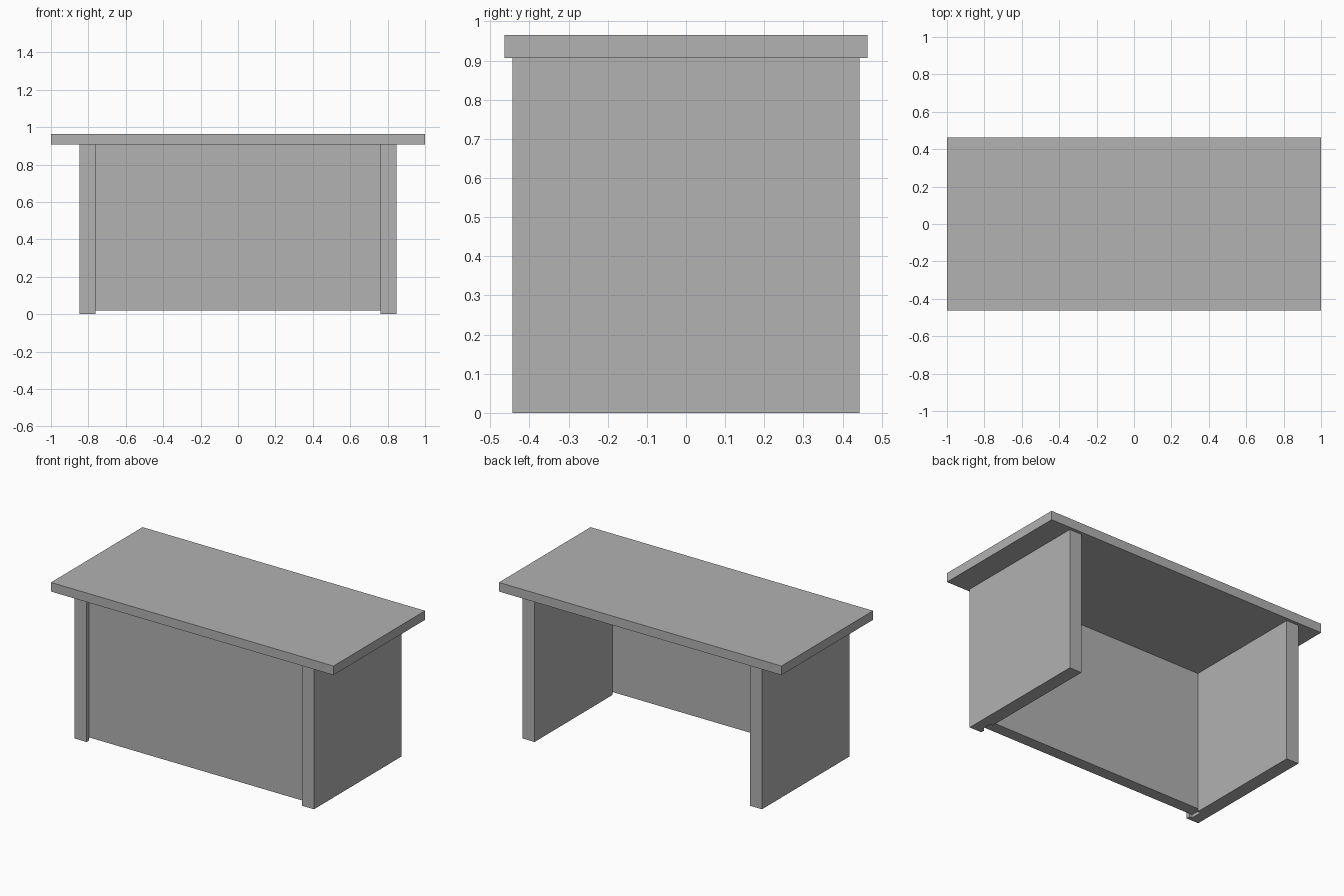
import bpy
import bmesh

cube = bpy.data.objects.get("Cube")
if cube:
    bpy.data.objects.remove(cube, do_unlink=True)

grey = bpy.data.materials.new("plain_grey")
grey.use_nodes = True
colour = (0.445, 0.445, 0.445, 1)
grey.diffuse_color = colour
grey.node_tree.nodes["Principled BSDF"].inputs["Base Color"].default_value = colour


def extrude(name, outline, bottom, top):
    """Raise a flat outline (x, y) from bottom to top."""
    bm = bmesh.new()
    base = bm.faces.new([bm.verts.new((x, y, bottom)) for x, y in outline])
    raised = bmesh.ops.extrude_face_region(bm, geom=[base])["geom"]
    verts = [g for g in raised if isinstance(g, bmesh.types.BMVert)]
    bmesh.ops.translate(bm, verts=verts, vec=(0, 0, top - bottom))
    bmesh.ops.recalc_face_normals(bm, faces=bm.faces)
    mesh = bpy.data.meshes.new(name)
    bm.to_mesh(mesh)
    bm.free()
    mesh.materials.append(grey)
    obj = bpy.data.objects.new(name, mesh)
    bpy.context.collection.objects.link(obj)
    return obj


def rectangle(x, y0, y1):
    return [(-x, y0), (x, y0), (x, y1), (-x, y1)]


UNDERSIDE = 0.907
INNER, OUTER = 0.762, 0.848      # side panel faces
GROOVE = INNER + 0.02            # groove bottom
DEPTH = 0.443
FRONT, BACK = -0.418, -0.343     # front panel faces

# Table top
extrude("desk_top", rectangle(1, -0.463, 0.463), UNDERSIDE, 0.965)

# Side panels, grooved on the inside to hold the front panel
side = [(INNER, -DEPTH), (OUTER, -DEPTH), (OUTER, DEPTH), (INNER, DEPTH),
        (INNER, BACK), (GROOVE, BACK), (GROOVE, FRONT), (INNER, FRONT)]
for name, sign in (("left_side", 1), ("right_side", -1)):
    extrude(name, [(sign * x, y) for x, y in side], 0, UNDERSIDE)

# Front panel, seated in the grooves and raised off the floor
extrude("front_panel", rectangle(GROOVE, FRONT, BACK), 0.02, UNDERSIDE)
